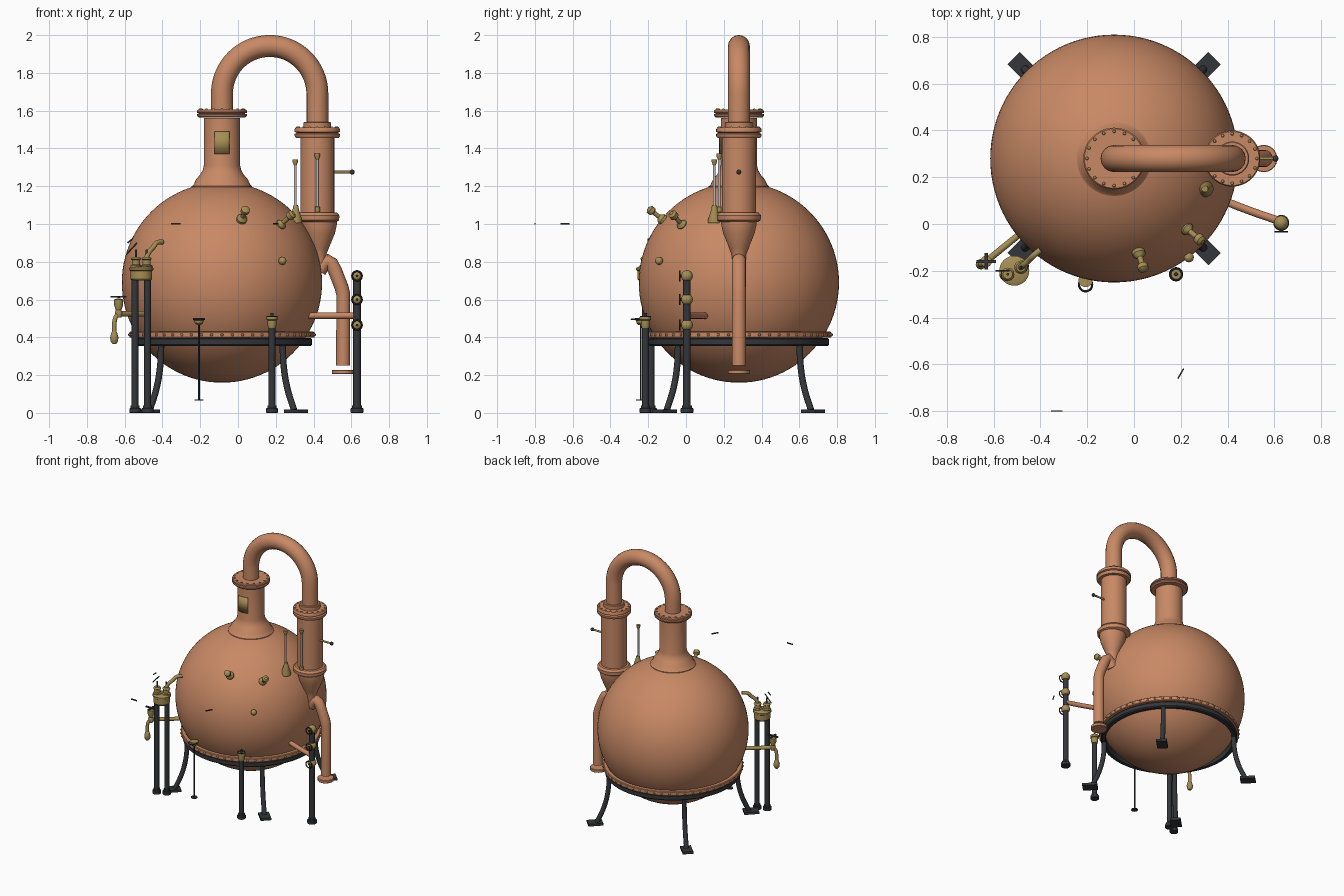
import bpy, bmesh
from math import sin, cos, pi, radians
from mathutils import Vector, Matrix

if "Cube" in bpy.data.objects:
    bpy.data.objects.remove(bpy.data.objects["Cube"])

def material(name, c):
    m = bpy.data.materials.new(name)
    m.diffuse_color = (*c, 1)
    m.use_nodes = True
    m.node_tree.nodes["Principled BSDF"].inputs["Base Color"].default_value = m.diffuse_color
    return m
COPPER = material("copper", (0.58, 0.25, 0.13))
BRASS = material("brass", (0.38, 0.27, 0.09))
IRON = material("iron", (0.035, 0.037, 0.042))
GLASS = material("glass", (0.5, 0.52, 0.53))

def finish(name, bm, mat):
    bmesh.ops.recalc_face_normals(bm, faces=bm.faces)
    me = bpy.data.meshes.new(name)
    bm.to_mesh(me)
    bm.free()
    ob = bpy.data.objects.new(name, me)
    bpy.context.collection.objects.link(ob)
    me.materials.append(mat)
    bpy.ops.object.select_all(action='DESELECT')
    ob.select_set(True)
    bpy.context.view_layer.objects.active = ob
    bpy.ops.object.shade_smooth_by_angle(angle=radians(35))
    return ob

def lathe(name, prof, loc, mat, n=32, axis=(0, 0, 1), closed=False):
    """Spin (radius, height) points around an axis through loc."""
    bm = bmesh.new()
    rot = Vector((0, 0, 1)).rotation_difference(Vector(axis)).to_matrix()
    rings = [[bm.verts.new(Vector(loc) + rot @ Vector((max(r, 1e-4) * cos(2*pi*i/n), max(r, 1e-4) * sin(2*pi*i/n), z)))
              for i in range(n)] for r, z in prof]
    pairs = list(zip(rings, rings[1:])) + ([(rings[-1], rings[0])] if closed else [])
    for a, b in pairs:
        for i in range(n):
            bm.faces.new((a[i], a[(i+1) % n], b[(i+1) % n], b[i]))
    if not closed:
        bm.faces.new(rings[0])
        bm.faces.new(rings[-1])
    return finish(name, bm, mat)

def cyl(name, loc, r, h, mat, n=24, axis=(0, 0, 1)):
    b = min(r, h) * 0.12
    return lathe(name, [(r-b, 0), (r, b), (r, h-b), (r-b, h)], loc, mat, n, axis)

def ball(name, loc, r, mat, n=24):
    prof = [(r*sin(pi*i/(n//2)), -r*cos(pi*i/(n//2))) for i in range(n//2 + 1)]
    return lathe(name, prof, loc, mat, n)

def torus(name, loc, R, r, mat, axis=(0, 0, 1), n=32):
    prof = [(R + r*cos(2*pi*i/10), r*sin(2*pi*i/10)) for i in range(10)]
    return lathe(name, prof, loc, mat, n, axis, True)

def tube(name, pts, r, mat, smooth=False):
    cu = bpy.data.curves.new(name, 'CURVE')
    cu.dimensions = '3D'
    cu.bevel_depth, cu.bevel_resolution, cu.use_fill_caps = r, 6, True
    s = cu.splines.new('BEZIER')
    s.bezier_points.add(len(pts) - 1)
    s.resolution_u = 8 if smooth else 1
    for bp, p in zip(s.bezier_points, pts):
        bp.co = p
        bp.handle_left_type = bp.handle_right_type = 'AUTO' if smooth else 'VECTOR'
    tmp = bpy.data.objects.new(name, cu)
    bpy.context.collection.objects.link(tmp)
    bpy.context.view_layer.update()
    me = bpy.data.meshes.new_from_object(tmp.evaluated_get(bpy.context.evaluated_depsgraph_get()))
    bm = bmesh.new()
    bm.from_mesh(me)
    bmesh.ops.remove_doubles(bm, verts=bm.verts, dist=1e-5)
    bpy.data.objects.remove(tmp)
    bpy.data.meshes.remove(me)
    bpy.data.curves.remove(cu)
    return finish(name, bm, mat)

def bolts(name, c, R, count, r, mat):
    bm = bmesh.new()
    for i in range(count):
        a = 2*pi*i/count
        bmesh.ops.create_uvsphere(bm, u_segments=8, v_segments=6, radius=r,
            matrix=Matrix.Translation((c[0] + R*cos(a), c[1] + R*sin(a), c[2])))
    return finish(name, bm, mat)

def box(name, loc, size, mat, angle=0):
    bm = bmesh.new()
    bmesh.ops.create_cube(bm, size=1, matrix=Matrix.Translation(loc) @ Matrix.Rotation(angle, 4, 'Z')
                          @ Matrix.Diagonal((*size, 1)))
    return finish(name, bm, mat)

X, Y, CX = -0.085, 0.28, 0.42   # pot axis, condenser axis

# Pot, riveted belt and neck
ball("pot", (X, Y, 0.69), 0.53, COPPER, 96)
lathe("pot_belt", [(0.44, 0.398), (0.487, 0.398), (0.49, 0.402), (0.49, 0.426), (0.485, 0.43), (0.44, 0.43)],
      (X, Y, 0), COPPER, 96, closed=True)
bolts("belt_rivets", (X, Y, 0.414), 0.49, 56, 0.008, COPPER)
lathe("neck", [(0.16, 1.19), (0.16, 1.2), (0.15, 1.208), (0.138, 1.235), (0.115, 1.262), (0.102, 1.285),
               (0.096, 1.31), (0.096, 1.56)], (X, Y, 0), COPPER, 64)
def flange(name, x, z, r, h):
    lathe(name, [(r*0.75, z), (r*0.94, z), (r, z + h*0.2), (r, z + h*0.4), (r*0.9, z + h*0.5), (r, z + h*0.6),
                 (r, z + h*0.85), (r*0.96, z + h), (0.06, z + h)], (x, Y, 0), COPPER, 48)
    bolts(name + "_bolts", (x, Y, z + h), r*0.88, 16, 0.007, BRASS)
flange("neck_flange", X, 1.565, 0.132, 0.04)

# Swan neck pipe
arc = [(0.1675 - 0.2525*cos(pi*i/32), Y, 1.69 + 0.2525*sin(pi*i/32)) for i in range(33)]
tube("swan_neck", [(X, Y, 1.58)] + arc + [(CX, Y, 1.5)], 0.058, COPPER)

# Condenser column and outlet
cyl("condenser", (CX, Y, 1.04), 0.09, 0.43, COPPER, 48)
flange("condenser_top_flange", CX, 1.455, 0.12, 0.055)
cyl("condenser_collar", (CX, Y, 1.505), 0.073, 0.036, COPPER, 40)
lathe("condenser_funnel", [(0.1, 1.01), (0.115, 1.02), (0.117, 1.045), (0.105, 1.06), (0.088, 1.062)],
      (CX, Y, 0), COPPER, 48)
lathe("condenser_cone", [(0.036, 0.77), (0.038, 0.84), (0.05, 0.87), (0.083, 0.95), (0.094, 1.0), (0.094, 1.02)],
      (CX + 0.01, Y, 0), COPPER, 48)
tube("outlet_pipe", [(0.43, Y, 0.75), (0.455, Y, 0.79), (0.475, Y, 0.805), (0.495, Y, 0.79), (0.515, Y, 0.75),
                     (0.548, Y, 0.665), (0.557, Y, 0.63), (0.557, Y, 0.25)], 0.037, COPPER)
cyl("outlet_flange", (0.555, Y, 0.205), 0.058, 0.023, COPPER, 32)

# Plate on the neck
bm = bmesh.new()
col = [[bm.verts.new((X + 0.1*sin(a/10), Y - 0.1*cos(a/10), z)) for z in (1.37, 1.49)] for a in range(-4, 5)]
for a, b in zip(col, col[1:]):
    bm.faces.new((a[0], b[0], b[1], a[1]))
plate = finish("neck_plate", bm, BRASS)
plate.modifiers.new("thickness", 'SOLIDIFY').thickness = 0.004

# Stand: ring, four curved legs, feet
lathe("stand_ring", [(0.445, 0.355), (0.47, 0.355), (0.477, 0.362), (0.477, 0.39), (0.47, 0.397), (0.445, 0.397)],
      (X, Y, 0), IRON, 96, closed=True)
for k in range(4):
    a = pi/4 + k*pi/2
    d = Vector((cos(a), sin(a), 0))
    base = Vector((X, Y, 0))
    tube(f"stand_leg_{k}", [base + d*r + Vector((0, 0, z)) for r, z in
         ((0.455, 0.37), (0.462, 0.25), (0.49, 0.13), (0.54, 0.015))], 0.017, IRON, True)
    box(f"stand_foot_{k}", base + d*0.555 + Vector((0, 0, 0.009)), (0.105, 0.075, 0.018), IRON, a)

def post(name, x, y, h, r):
    cyl(name, (x, y, 0), r, h, IRON)
    cyl(name + "_base", (x, y, 0), r*1.7, 0.025, IRON)
    cyl(name + "_collar", (x, y, 0.025), r*1.3, 0.015, IRON)

def handwheel(name, c, R, axis):
    torus(name, c, R, R*0.17, IRON, axis, 24)

# Twin posts with brass valve head
VX, VY = -0.512, -0.2
for i, (dx, dy) in enumerate(((-0.033, -0.015), (0.033, 0.015))):
    post(f"twin_post_{i}", VX + dx, VY + dy, 0.71, 0.018)
    lathe(f"valve_cap_{i}", [(0.03, 0.765), (0.03, 0.78), (0.022, 0.785), (0.022, 0.81), (0.028, 0.814), (0.02, 0.826)],
          (VX + dx*0.85, VY + dy, 0), BRASS)
    cyl(f"valve_stem_{i}", (VX + dx*0.85, VY + dy, 0.82), 0.006, 0.045, IRON, 12)
lathe("valve_head", [(0.05, 0.7), (0.058, 0.71), (0.058, 0.752), (0.064, 0.756), (0.064, 0.768), (0.05, 0.775)],
      (VX, VY, 0), BRASS, 40)
tube("valve_spout", [(-0.485, -0.185, 0.82), (-0.472, -0.175, 0.85), (-0.45, -0.155, 0.875),
                     (-0.43, -0.135, 0.9), (-0.40, -0.11, 0.905)], 0.013, BRASS, True)
tube("valve_lever_upper", [(-0.59, -0.2, 0.84), (-0.535, -0.2, 0.9)], 0.004, IRON)
tube("valve_lever_lower", [(-0.585, -0.2, 0.9), (-0.56, -0.2, 0.92)], 0.004, IRON)

# Drain tap on the left
tube("tap_pipe", [(-0.46, -0.02, 0.525), (-0.635, -0.162, 0.525)], 0.014, BRASS)
lathe("tap_body", [(0.014, 0.505), (0.02, 0.53), (0.015, 0.545), (0.024, 0.57), (0.024, 0.6), (0.01, 0.605)],
      (-0.632, -0.16, 0), BRASS)
box("tap_handle", (-0.632, -0.16, 0.615), (0.085, 0.014, 0.008), IRON)
box("tap_handle_cross", (-0.632, -0.16, 0.612), (0.014, 0.07, 0.008), IRON)
tube("tap_spout", [(-0.632, -0.16, 0.525), (-0.648, -0.17, 0.505), (-0.655, -0.172, 0.47), (-0.655, -0.172, 0.42)],
     0.012, BRASS, True)
lathe("tap_nozzle", [(0.01, 0.365), (0.02, 0.38), (0.022, 0.4), (0.015, 0.425), (0.012, 0.43)],
      (-0.655, -0.172, 0), BRASS)

# Thin dip rod at the front
cyl("dip_rod", (-0.207, -0.24, 0.07), 0.005, 0.41, IRON, 10)
cyl("dip_rod_end", (-0.207, -0.24, 0.065), 0.024, 0.006, IRON, 16)
lathe("dip_cup", [(0.012, 0.465), (0.022, 0.475), (0.024, 0.488), (0.03, 0.492), (0.03, 0.502)],
      (-0.207, -0.24, 0), BRASS)
handwheel("dip_ring", (-0.207, -0.26, 0.495), 0.028, (0, 0, 1))

# Short post at the front right
post("short_post", 0.18, -0.215, 0.46, 0.018)
lathe("short_post_cup", [(0.02, 0.45), (0.024, 0.465), (0.024, 0.49), (0.03, 0.494), (0.03, 0.508)],
      (0.18, -0.215, 0), BRASS)
handwheel("short_post_wheel", (0.18, -0.215, 0.51), 0.025, (0, 0, 1))
cyl("short_post_stem", (0.18, -0.215, 0.5), 0.008, 0.03, IRON, 12)

# Tall post with three valves and its feed pipe
post("tall_post", 0.63, 0.005, 0.73, 0.02)
for i, z in enumerate((0.465, 0.6, 0.725)):
    ball(f"tall_post_valve_{i}", (0.63, 0.005, z), 0.031, BRASS)
    cyl(f"tall_post_stem_{i}", (0.63, -0.035, z), 0.007, 0.03, IRON, 12, (0, 1, 0))
    handwheel(f"tall_post_wheel_{i}", (0.63, -0.033, z), 0.025, (0, 1, 0))
tube("feed_pipe", [(0.37, 0.105, 0.515), (0.5, 0.055, 0.515), (0.63, 0.01, 0.515)], 0.017, COPPER, True)

# Brass fittings on the pot
for i, (p, q) in enumerate((((0.02, -0.125, 1.025), (0.04, -0.19, 1.075)), ((0.225, -0.02, 0.995), (0.285, -0.07, 1.05)))):
    p, q = Vector(p), Vector(q)
    L = (q - p).length
    lathe(f"pot_fitting_{i}", [(0.028, -0.02), (0.028, 0.008), (0.012, 0.025), (0.012, L*0.7), (0.023, L*0.8),
                               (0.023, L*1.05), (0.01, L*1.15)], p, BRASS, 24, q - p)
ball("pot_stud", (0.235, -0.143, 0.805), 0.021, BRASS)

# Thermometers beside and in front of the condenser
lathe("thermometer_bell", [(0.034, 1.005), (0.034, 1.02), (0.016, 1.08), (0.012, 1.1)], (0.306, 0.15, 0), BRASS)
for i, (x, y, z0, z1) in enumerate(((0.303, 0.15, 1.09, 1.32), (0.42, 0.176, 1.075, 1.35))):
    cyl(f"thermometer_rod_{i}", (x, y, z0), 0.007, z1 - z0, GLASS, 16)
    lathe(f"thermometer_cap_{i}", [(0.007, -0.01), (0.014, 0.008), (0.014, 0.022)], (x, y, z1), BRASS, 16)
cyl("thermometer_foot", (0.42, 0.176, 1.062), 0.013, 0.03, BRASS, 16)
cyl("side_rod", (0.5, Y, 1.275), 0.007, 0.1, BRASS, 16, (1, 0, 0))
ball("side_knob", (0.605, Y, 1.275), 0.013, IRON)

# Loose levers floating in front
box("lever_left", (-0.33, -0.8, 1.002), (0.05, 0.006, 0.008), IRON)
box("lever_right", (0.2, -0.64, 1.002), (0.05, 0.006, 0.008), IRON, radians(60))
